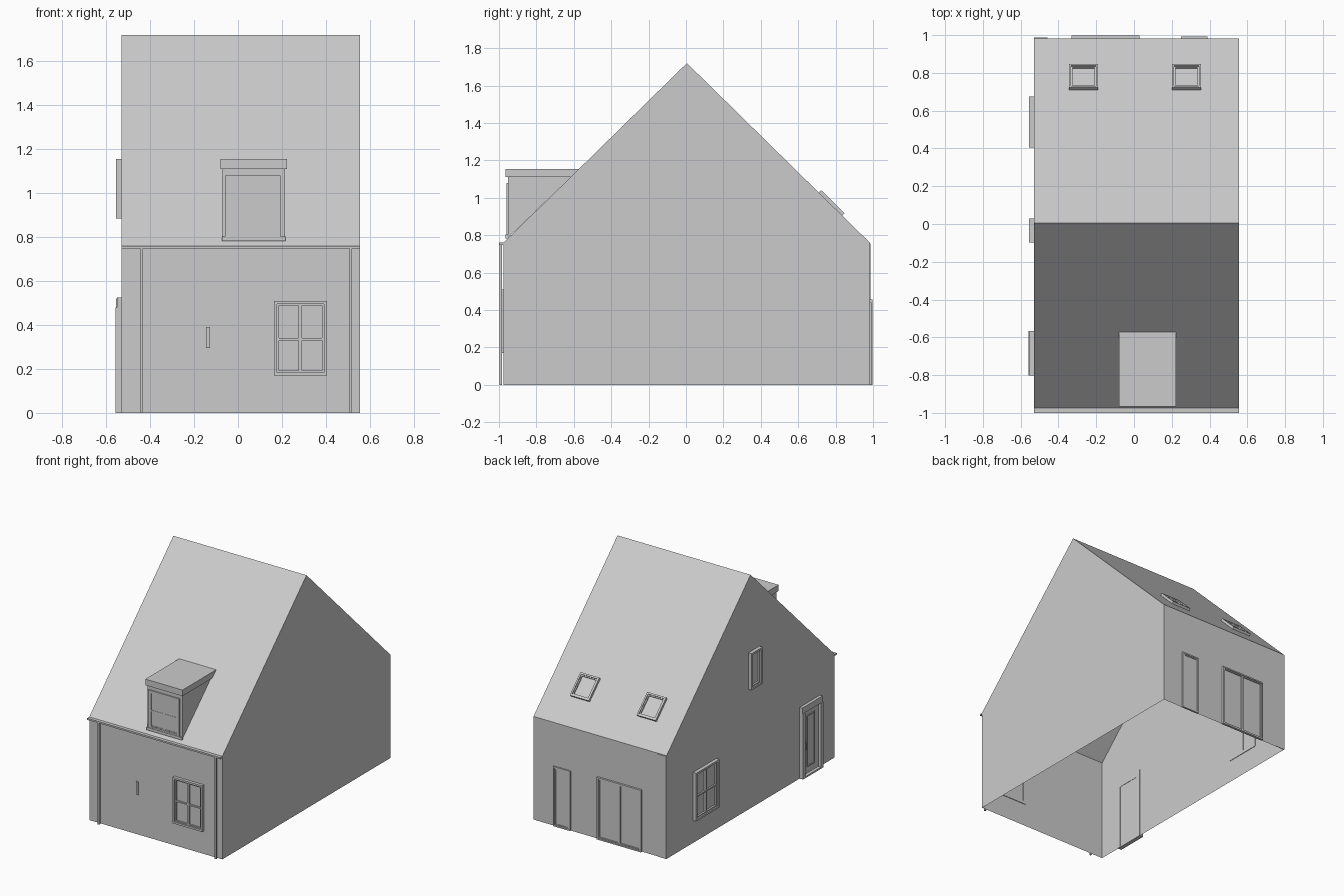
import bpy, bmesh
from mathutils import Matrix, Vector

if "Cube" in bpy.data.objects:
    bpy.data.objects.remove(bpy.data.objects["Cube"])

GREY = (0.6, 0.6, 0.6, 1)
mat = bpy.data.materials.new("plain grey")
mat.use_nodes = True
mat.diffuse_color = GREY
mat.node_tree.nodes["Principled BSDF"].inputs["Base Color"].default_value = GREY

X0, X1 = -0.53, 0.555
FRONT, BACK, EAVE, RIDGE, RIDGE_Y = -0.975, 0.983, 0.76, 1.72, 0.005


def finish(name, bm, recalc=True):
    if recalc:
        bmesh.ops.recalc_face_normals(bm, faces=bm.faces)
    mesh = bpy.data.meshes.new(name)
    bm.to_mesh(mesh)
    bm.free()
    mesh.materials.append(mat)
    obj = bpy.data.objects.new(name, mesh)
    bpy.context.scene.collection.objects.link(obj)
    return obj


def surface(origin, u, v):
    """Frame of a wall: u across, v up, third axis pointing outward."""
    u, v = Vector(u).normalized(), Vector(v).normalized()
    m = Matrix((u, v, u.cross(v))).transposed().to_4x4()
    m.translation = origin
    return m


def boxes(name, frame, parts):
    """One object from boxes (u0, u1, v0, v1, depth0, depth1) on a surface."""
    bm = bmesh.new()
    for u0, u1, v0, v1, d0, d1 in parts:
        local = Matrix.Translation(((u0 + u1) / 2, (v0 + v1) / 2, (d0 + d1) / 2))
        size = Matrix.Diagonal((u1 - u0, v1 - v0, d1 - d0, 1))
        bmesh.ops.create_cube(bm, size=1, matrix=frame @ local @ size)
    return finish(name, bm)


def prism(name, profile, x0, x1, open_floor=False):
    """Extrude a y-z profile along x; the last edge may be left open."""
    bm = bmesh.new()
    a = [bm.verts.new((x0, y, z)) for y, z in profile]
    b = [bm.verts.new((x1, y, z)) for y, z in profile]
    bm.faces.new(a)
    bm.faces.new(b)
    n = len(profile)
    for i in range(n - 1 if open_floor else n):
        j = (i + 1) % n
        bm.faces.new((a[i], a[j], b[j], b[i]))
    return finish(name, bm)


def frame_parts(u0, u1, v0, v1, t, d, inner=-0.004):
    return [(u0, u0 + t, v0, v1, inner, d), (u1 - t, u1, v0, v1, inner, d),
            (u0 + t, u1 - t, v1 - t, v1, inner, d), (u0 + t, u1 - t, v0, v0 + t, inner, d)]


def window(name, frame, u0, u1, v0, v1, d, columns=1, split=None, t=0.014):
    """Frame, sashes and a recessed pane; split adds a cross rail."""
    parts = frame_parts(u0, u1, v0, v1, t, d)
    parts.append((u0 + t, u1 - t, v0 + t, v1 - t, -0.002, 0.002))
    width = (u1 - u0 - 2 * t) / columns
    for c in range(columns):
        a = u0 + t + c * width
        parts += frame_parts(a, a + width, v0 + t, v1 - t, 0.008, d * 0.6)
        if split:
            parts.append((a + 0.008, a + width - 0.008, split - 0.005, split + 0.005, 0, d * 0.5))
    return boxes(name, frame, parts)


front = surface((0, FRONT, 0), (1, 0, 0), (0, 0, 1))
back = surface((0, BACK, 0), (-1, 0, 0), (0, 0, 1))
side = surface((X0, 0, 0), (0, -1, 0), (0, 0, 1))
rear_roof = surface((0, RIDGE_Y, RIDGE), (-1, 0, 0),
                    (0, RIDGE_Y - BACK, RIDGE - EAVE))
dormer_front = surface((0, -0.953, 0), (1, 0, 0), (0, 0, 1))

# House shell, open underneath
prism("house_shell", [(BACK, 0), (BACK, EAVE), (RIDGE_Y, RIDGE), (FRONT, EAVE), (FRONT, 0)],
      X0, X1, open_floor=True)

# Gutter and downpipes
boxes("front_gutter", front, [(X0, X1, 0.748, 0.76, 0, 0.025)])
for name, x in (("right_downpipe", -0.439), ("left_downpipe", 0.514)):
    boxes(name, front, [(x - 0.006, x + 0.006, 0, 0.748, 0.01, 0.023)])
boxes("rear_corner_strip", back, [(0.457, -X0, 0, EAVE - 0.004, 0, 0.004)])

# Dormer
prism("dormer_body", [(-0.953, 0.785), (-0.953, 1.11), (-0.617, 1.11)], -0.07, 0.213)
prism("dormer_roof", [(-0.965, 1.11), (-0.965, 1.155), (-0.572, 1.155), (-0.617, 1.11)],
      -0.08, 0.223)
window("dormer_window", dormer_front, -0.06, 0.193, 0.8, 1.08, 0.008, 2, 0.93)
boxes("dormer_sill", dormer_front, [(-0.072, 0.217, 0.783, 0.803, -0.005, 0.011)])

# Front wall
window("front_window", front, 0.164, 0.405, 0.17, 0.51, 0.022, 2, 0.335)
boxes("wall_plate", front, [(-0.145, -0.127, 0.295, 0.39, 0, 0.008)])

# Right wall, with the door towards the front
window("side_window", side, -0.675, -0.405, 0.165, 0.52, 0.026, 2, 0.335)
window("attic_window", side, -0.03, 0.098, 0.885, 1.155, 0.026)
boxes("side_door", side, [
    (0.566, 0.592, 0, 0.48, -0.004, 0.028), (0.776, 0.802, 0, 0.48, -0.004, 0.028),
    (0.566, 0.802, 0.48, 0.525, -0.004, 0.022), (0.592, 0.776, 0, 0.48, -0.002, 0.006),
    (0.592, 0.776, 0, 0.012, 0, 0.028), (0.61, 0.622, 0.2, 0.25, 0.006, 0.02)]
    + frame_parts(0.64, 0.73, 0.06, 0.44, 0.008, 0.012, 0.004))

# Rear doors
window("rear_single_door", back, -0.39, -0.25, 0, 0.44, 0.01, t=0.01)
window("rear_double_door", back, -0.03, 0.33, 0, 0.457, 0.015, 2, t=0.01)

# Roof windows on the rear slope
for name, u in (("left_skylight", -0.355), ("right_skylight", 0.19)):
    window(name, rear_roof, u, u + 0.155, -1.163, -0.988, 0.018, t=0.012)
